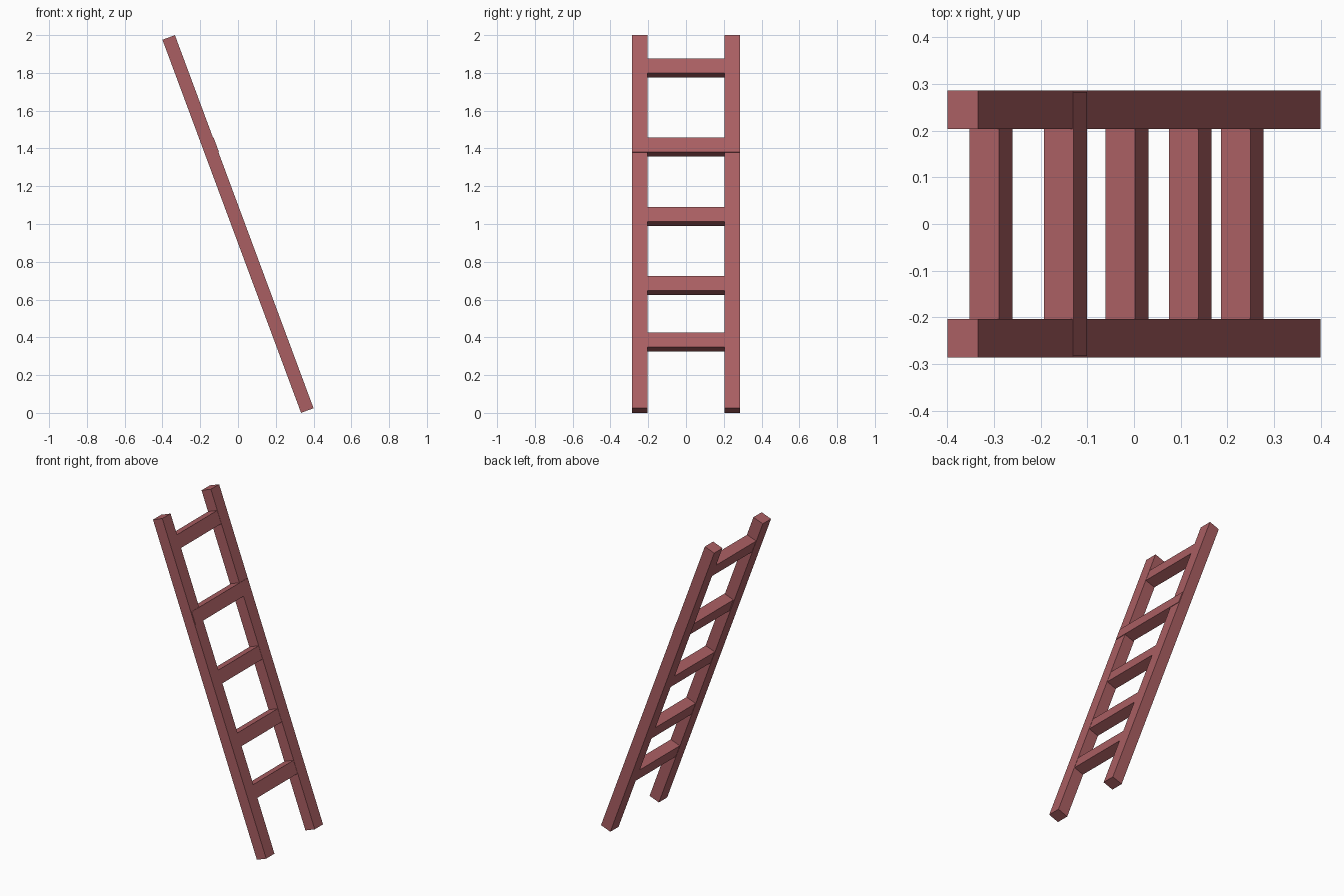
import bpy, math
from mathutils import Matrix, Vector

if "Cube" in bpy.data.objects:
    bpy.data.objects.remove(bpy.data.objects["Cube"])

TILT = math.atan2(0.734, 1.9755)      # lean towards -x
LENGTH, DEPTH = 2.107, 0.0704

wood = bpy.data.materials.new("reddish_wood")
wood.diffuse_color = (0.402, 0.114, 0.124, 1)
wood.use_nodes = True
wood.node_tree.nodes["Principled BSDF"].inputs["Base Color"].default_value = wood.diffuse_color

# ladder frame: local z runs along the rails, local x is the front normal
frame = Matrix.Translation((0, 0, 1)) @ Matrix.Rotation(-TILT, 4, 'Y')


def beam(name, centre, size):
    bpy.ops.mesh.primitive_cube_add(size=1)
    ob = bpy.context.object
    ob.name = name
    ob.data.transform(frame @ Matrix.Translation(centre) @ Matrix.Diagonal(Vector((*size, 1))))
    ob.data.materials.append(wood)
    return ob


# side rails
for side, y in (("left", -0.245), ("right", 0.245)):
    beam(f"{side}_rail", (0, y, 0), (DEPTH, 0.083, LENGTH))

# rungs: height above ground and small forward offset
rungs = [(0.375, 0), (0.675, 0), (1.04, 0), (1.406, 0.0045), (1.826, 0)]
for i, (z, out) in enumerate(rungs):
    along = (z - 1) / math.cos(TILT)
    beam(f"rung_{i + 1}", (out, 0, along), (0.0675, 0.566, 0.082))
